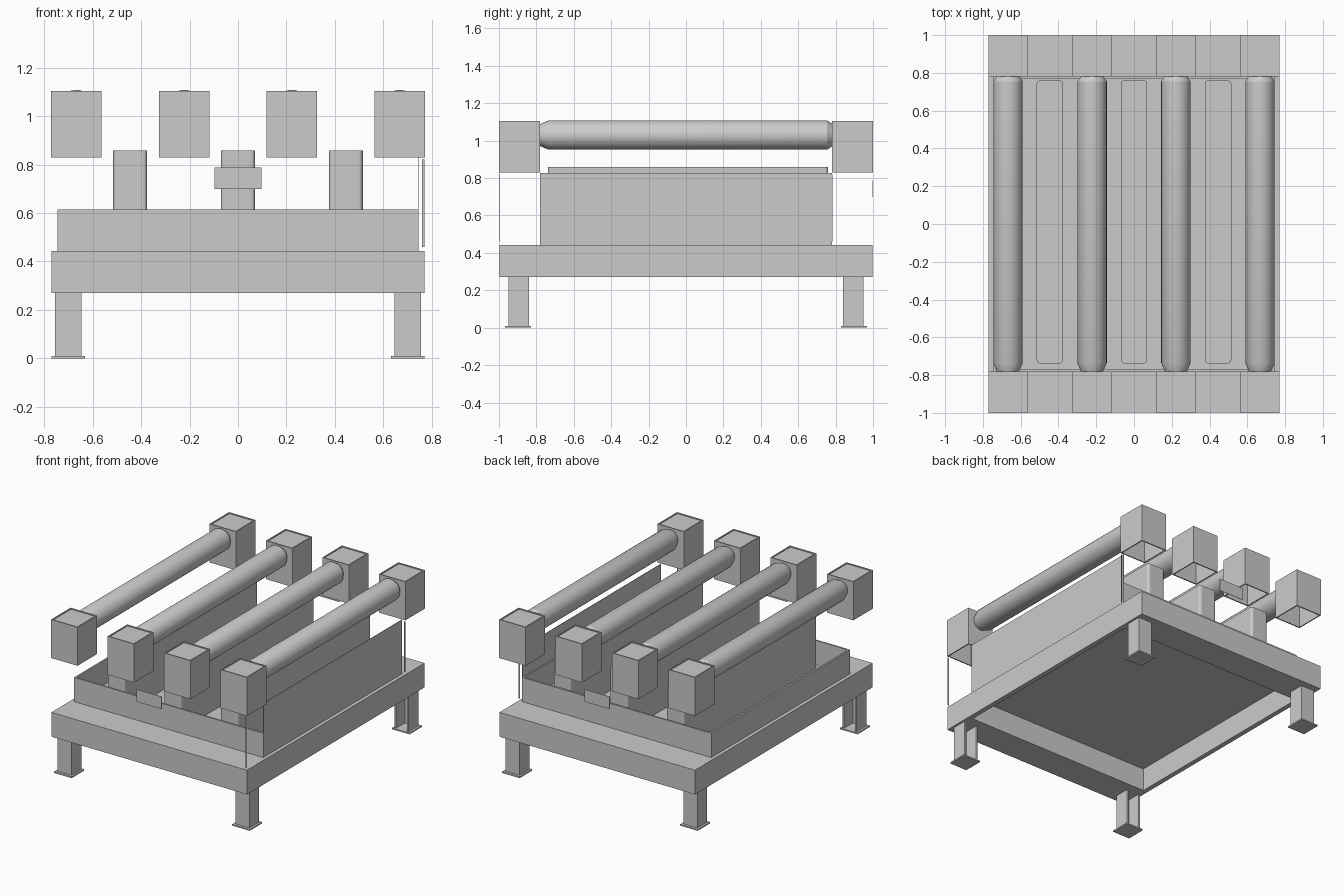
import bpy, bmesh
from math import radians

if "Cube" in bpy.data.objects:
    bpy.data.objects.remove(bpy.data.objects["Cube"])


def finish(name, bm, smooth=False):
    bmesh.ops.recalc_face_normals(bm, faces=bm.faces)
    me = bpy.data.meshes.new(name)
    bm.to_mesh(me)
    bm.free()
    ob = bpy.data.objects.new(name, me)
    bpy.context.collection.objects.link(ob)
    if smooth:
        bpy.context.view_layer.objects.active = ob
        ob.select_set(True)
        bpy.ops.object.shade_smooth_by_angle(angle=radians(30))
        ob.select_set(False)
    return ob


def add_box(bm, x0, x1, y0, y1, z0, z1):
    vs = bmesh.ops.create_cube(bm, size=1)["verts"]
    for v in vs:
        v.co.x = x1 if v.co.x > 0 else x0
        v.co.y = y1 if v.co.y > 0 else y0
        v.co.z = z1 if v.co.z > 0 else z0


def boxes(name, *dims):
    bm = bmesh.new()
    for d in dims:
        add_box(bm, *d)
    return finish(name, bm)


def walls(x0, x1, y0, y1, z0, z1, t):
    """Four walls of an open rectangular shell."""
    return [(x0, x1, y0, y0 + t, z0, z1), (x0, x1, y1 - t, y1, z0, z1),
            (x0, x0 + t, y0 + t, y1 - t, z0, z1), (x1 - t, x1, y0 + t, y1 - t, z0, z1)]


def prism(name, pts, z0, z1):
    """Extrude an xy outline upwards."""
    bm = bmesh.new()
    f = bm.faces.new([bm.verts.new((x, y, z0)) for x, y in pts])
    ext = bmesh.ops.extrude_face_region(bm, geom=[f])
    for v in ext["geom"]:
        if isinstance(v, bmesh.types.BMVert):
            v.co.z = z1
    return finish(name, bm)


# Base frame: wide end beams, thin side rails, deck flush with the top
for s, side in ((-1, "front"), (1, "back")):
    y0, y1 = sorted((s * 0.78, s * 0.998))
    boxes(side + "_end_beam", (-0.77, 0.77, y0, y1, 0.27, 0.443))
for s, side in ((-1, "left"), (1, "right")):
    x0, x1 = sorted((s * 0.735, s * 0.77))
    boxes(side + "_side_rail", (x0, x1, -0.78, 0.78, 0.27, 0.443))
boxes("deck", (-0.735, 0.735, -0.78, 0.78, 0.433, 0.443))

# Channel legs, open toward the middle, on foot plates
T = 0.012
for sx in (-1, 1):
    for sy in (-1, 1):
        outline = [(0.645, 0.95), (0.755, 0.95), (0.755, 0.84), (0.755 - T, 0.84),
                   (0.755 - T, 0.95 - T), (0.645 + T, 0.95 - T), (0.645 + T, 0.84), (0.645, 0.84)]
        prism("leg", [(sx * x, sy * y) for x, y in outline], 0.01, 0.27)
        x0, x1 = sorted((sx * 0.632, sx * 0.77))
        y0, y1 = sorted((sy * 0.828, sy * 0.968))
        boxes("foot_plate", (x0, x1, y0, y1, 0, 0.01))

# Open tray and the tall guard on its right side
boxes("tray", *walls(-0.745, 0.745, -0.78, 0.78, 0.443, 0.615, 0.012))
boxes("right_guard", (0.742, 0.745, -0.78, 0.78, 0.443, 0.828))

# Upright fins with rounded corners
for cx in (-0.445, 0, 0.445):
    fin = boxes("fin", (cx - 0.07, cx + 0.07, -0.738, 0.76, 0.443, 0.858))
    bm = bmesh.new()
    bm.from_mesh(fin.data)
    uprights = [e for e in bm.edges if abs(e.verts[0].co.z - e.verts[1].co.z) > 0.1]
    bmesh.ops.bevel(bm, geom=uprights, offset=0.018, segments=3, profile=0.5, affect='EDGES')
    bm.to_mesh(fin.data)
    bm.free()

# Thin label plates and corner strips
for y in (-0.998, 0.998):
    boxes("end_plate", (-0.098, 0.098, y - 0.001, y + 0.001, 0.698, 0.787))
for y in (-0.998, 0.782):
    boxes("corner_strip", (0.759, 0.769, y - 0.001, y + 0.001, 0.46, 0.82))

# Rollers with tapered ends, each held by two open-bottomed housings
SECTIONS = [(-0.782, 0.058), (-0.735, 0.078), (0.755, 0.078), (0.782, 0.06)]
SIDES = 32
for cx in (-0.667, -0.222, 0.222, 0.667):
    bm = bmesh.new()
    rings = []
    for y, r in SECTIONS:
        c = bmesh.ops.create_circle(bm, segments=SIDES, radius=r)["verts"]
        for v in c:
            v.co = (cx + v.co.x, y, 1.03 + v.co.y)
        rings.append(c)
    for a, b in zip(rings, rings[1:]):
        for i in range(SIDES):
            j = (i + 1) % SIDES
            bm.faces.new((a[i], a[j], b[j], b[i]))
    bm.faces.new(rings[0])
    bm.faces.new(rings[-1])
    finish("roller", bm, smooth=True)
    for s in (-1, 1):
        y0, y1 = sorted((s * 0.78, s))
        x0, x1 = cx - 0.104, cx + 0.104
        t = 0.008
        boxes("roller_housing", *walls(x0, x1, y0, y1, 0.83, 1.104, t),
              (x0 + t, x1 - t, y0 + t, y1 - t, 1.088, 1.098))
